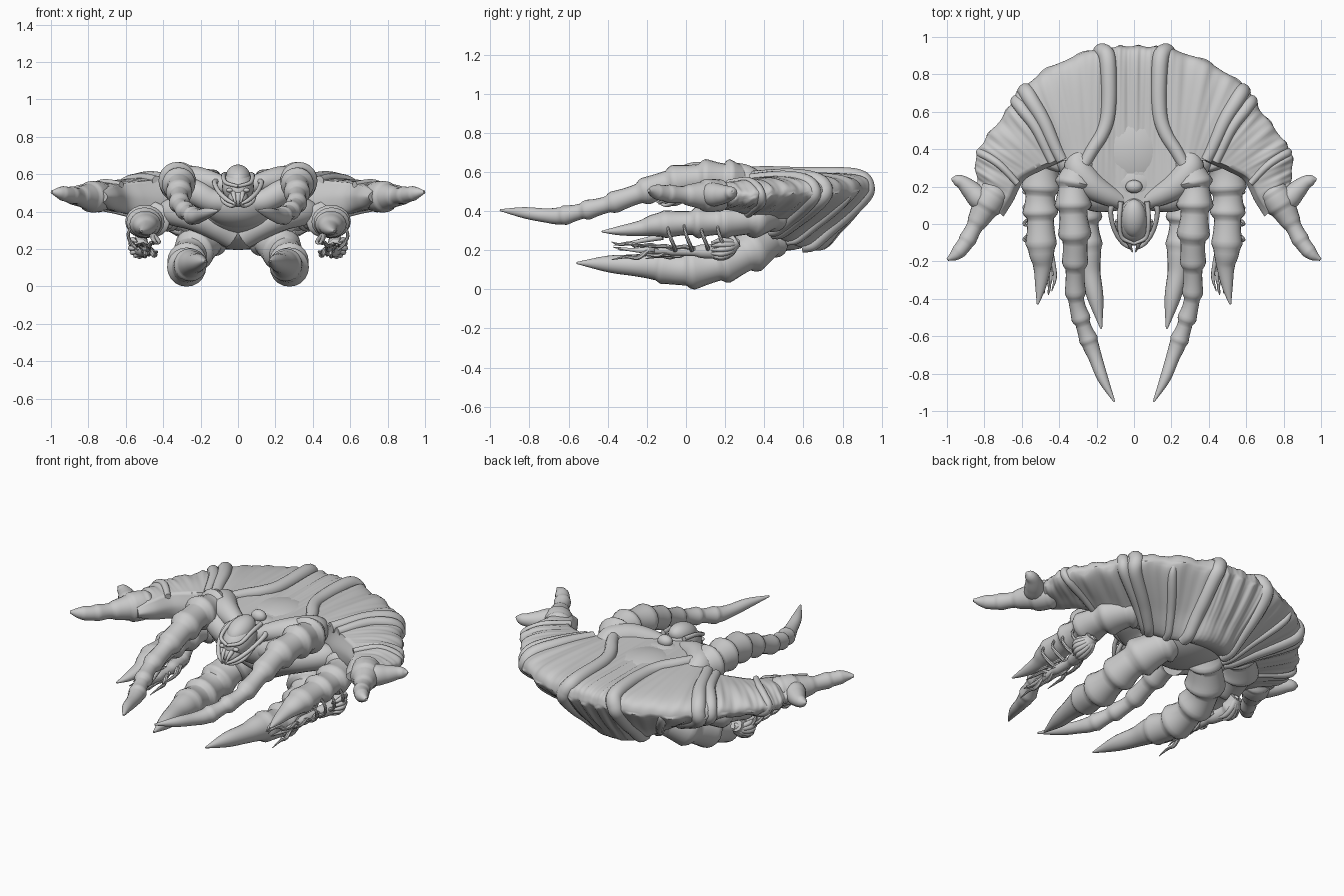
import bpy, bmesh, math, random
from mathutils import Vector as V

random.seed(4)


def spline(pts, v):
    """Catmull-Rom through vectors of any size; v runs 0..len-1"""
    n = len(pts) - 1
    i = max(0, min(int(v), n - 1))
    f = v - i
    p1, p2 = pts[i], pts[i + 1]
    p0 = pts[i - 1] if i > 0 else p1 * 2 - p2
    p3 = pts[i + 2] if i + 2 <= n else p2 * 2 - p1
    return 0.5 * (p1 * 2 + (p2 - p0) * f + (p0 * 2 - p1 * 5 + p2 * 4 - p3) * f * f
                  + (p1 * 3 - p0 - p2 * 3 + p3) * f ** 3)


def loft(name, rings, angle=50):
    """Skin closed rings and cap both ends"""
    bm = bmesh.new()
    rows = [[bm.verts.new(p) for p in r] for r in rings]
    n = len(rows[0])
    for a, b in zip(rows, rows[1:]):
        for j in range(n):
            bm.faces.new((a[j], a[(j + 1) % n], b[(j + 1) % n], b[j]))
    bm.faces.new(rows[0])
    bm.faces.new(rows[-1])
    bmesh.ops.recalc_face_normals(bm, faces=bm.faces)
    me = bpy.data.meshes.new(name)
    bm.to_mesh(me)
    bm.free()
    ob = bpy.data.objects.new(name, me)
    bpy.context.collection.objects.link(ob)
    bpy.context.view_layer.objects.active = ob
    bpy.ops.object.select_all(action='DESELECT')
    ob.select_set(True)
    bpy.ops.object.shade_smooth_by_angle(angle=math.radians(angle))
    return ob


def limb(name, keys, cuff=0.0, plain=1, sides=20, steps=9, ref=V((0, 0, 1)), flat=1.0):
    """Tapered tube through (x, y, z, radius); cuff flares each segment's far end"""
    keys = [V(k) for k in keys]
    n = len(keys) - 1
    rings = []
    for k in range(n * steps + 1):
        v = k / steps
        p = spline(keys, v)
        t = (spline(keys, min(v + .05, n)) - spline(keys, max(v - .05, 0))).to_3d().normalized()
        s = t.cross(ref).normalized()
        up = s.cross(t)
        f = v % 1
        r = max(p[3], .002)
        if cuff and v < n - plain:
            bulge = (f / .75) ** 2 if f < .75 else 1 - ((f - .75) / .25) ** 2
            r *= 1 + cuff * (bulge - .45)
        rings.append([p.to_3d() + r * (s * math.cos(a) + up * math.sin(a) * flat)
                      for a in (2 * math.pi * j / sides for j in range(sides))])
    return loft(name, rings)


def both(name, keys, **kw):
    for tag, s in (("left", -1), ("right", 1)):
        limb(f"{name}_{tag}", [(k[0] * s, *k[1:]) for k in keys], **kw)


def ball(name, c, r, rx=0):
    bpy.ops.mesh.primitive_uv_sphere_add(segments=32, ring_count=18, location=c, rotation=(rx, 0, 0))
    o = bpy.context.object
    o.name = name
    o.scale = r
    bpy.ops.object.shade_smooth()
    return o


# Mantle: fan-shaped shell; each station = rim, upper inner edge, lower inner edge
half = [((0, .95, .525), (0, .12, .58), (0, .66, .2)),
        ((.11, .945, .525), (.1, .13, .58), (.08, .65, .2)),
        ((.2, .935, .525), (.2, .26, .6), (.15, .6, .21)),
        ((.42, .85, .52), (.3, .33, .6), (.21, .52, .24)),
        ((.6, .72, .515), (.38, .34, .585), (.28, .45, .28)),
        ((.68, .6, .51), (.45, .33, .57), (.37, .38, .33)),
        ((.79, .46, .5), (.54, .29, .56), (.51, .31, .375)),
        ((.845, .36, .49), (.62, .24, .55), (.61, .25, .4)),
        ((.84, .24, .485), (.67, .14, .535), (.67, .14, .42)),
        ((.82, .15, .485), (.72, .06, .51), (.72, .06, .45))]
mir = lambda st: [(-p[0], p[1], p[2]) for p in st]
stations = [mir(st) for st in half[:0:-1]] + half
flat9 = [V([c for p in st for c in p]) for st in stations]
Z = V((0, 0, 1))


def shell(u, t):
    """Point on the mantle; u -9..9 along the rim, t 0..6 over and under, 6..8 closes inside"""
    q = spline(flat9, u + 9)
    R, T, B = V(q[0:3]), V(q[3:6]), V(q[6:9])
    d = V((T.x - R.x, T.y - R.y, 0)).normalized()
    k = 1 - .45 * min(1, abs(u) / 9)
    pts = [T, T.lerp(R, .5) + Z * .035, R + d * .075 * k + Z * .06 * k, R,
           R + d * .03 - Z * .075 * k, R.lerp(B, .62) - d * .03 * k - Z * .02, B,
           (T + B) / 2 + d * .03, T]
    return spline(pts, t)


def wrinkled(u, t):
    p = shell(u, t)
    w = max(0, math.sin(math.pi * t / 6)) if t < 6 else 0
    p.z += w * (.005 * math.sin(u * 9 + t * .8) + .003 * math.sin(u * 21 - t))
    p *= 1 + w * (.012 if t > 3.4 else .004) * math.sin(u * 7.3)
    return p


NU, NT = 240, 52
loft("mantle_shell", [[wrinkled(-9 + 18 * i / NU, 7.85 * j / NT) for j in range(NT + 1)]
                      for i in range(NU + 1)], 70)

# Mantle ribs over the top, round the rim and under: positions at inner edge, mid, shoulder, rim, base
core = V((0, .4, .45))
for s in (-1, 1):
    for n, (us, r) in enumerate([((2.75, 1.5, 1.45, 1.8, 1.9, 2, 2), .046), ((4.3, 4, 4, 4, 4, 4, 4), .044),
                                 ((5, 4.5, 4.5, 4.5, 4.4, 4.3, 4.2), .036), ((7.3, 6.9, 6.8, 6.8, 6.6, 6.4, 6.2), .024),
                                 ((3, 3, 3, 3, 3, 3, 3), .03)]):
        keys = []
        for k in range(19):
            t = k / 3
            if n == 4 and t < 3:
                continue
            p = shell(s * spline([V((u, 0)) for u in us], t)[0], t)
            p = core + (p - core) * (1 - .9 * r)
            thick = min(1, (t - 2.9) * .8) if n == 4 else 1
            keys.append((*p, r * thick * (.7 + .3 * math.sin(math.pi * t / 6))))
        side = shell(s * us[3] + .2, 3) - shell(s * us[3] - .2, 3)
        limb(f"mantle_rib_{n}_{'right' if s > 0 else 'left'}", keys, ref=side.normalized(),
             steps=4, sides=14)

# Wing tips: hooked claw and backward spur
both("wing_claw", [(.7, .24, .48, .03), (.75, .16, .48, .085), (.8, .08, .48, .074), (.85, -.01, .483, .047),
                   (.9, -.1, .49, .044), (.95, -.16, .5, .033), (.997, -.19, .505, .008)], cuff=.1)
both("wing_spur", [(.76, .08, .485, .03), (.82, .13, .485, .06), (.87, .18, .485, .052),
                   (.915, .22, .49, .038), (.95, .235, .495, .028), (.975, .24, .5, .006)])

# Torso
ball("torso", (0, .4, .43), (.27, .3, .17))
ball("belly", (0, .47, .31), (.2, .24, .115))
ball("chest", (0, .22, .45), (.2, .16, .14))
ball("neck_knob", (0, .2, .6), (.045, .035, .035))
both("shoulder_ridge", [(.04, .11, .53, .04), (.15, .16, .56, .06), (.24, .22, .57, .075),
                        (.3, .31, .56, .075), (.27, .42, .54, .03)])
both("collar_fold", [(.05, .14, .45, .06), (.14, .13, .46, .065), (.22, .14, .5, .07), (.3, .2, .53, .08)])
both("chest_fold", [(.03, .3, .27, .07), (.13, .27, .33, .075), (.24, .27, .38, .08), (.36, .34, .4, .07),
                    (.4, .4, .4, .03)])

# Head with crown plate, face and mandible struts
ball("head", (0, .02, .535), (.085, .125, .085), .35)
ball("crown_plate", (0, .03, .585), (.066, .105, .062), .3)
ball("jaw", (0, -.05, .48), (.055, .07, .05), .5)
both("cheek_strut", [(.1, .13, .56, .02), (.125, .07, .555, .014), (.105, -.03, .51, .012),
                     (.06, -.1, .465, .012), (.012, -.135, .44, .006)], sides=10)
both("brow_strut", [(.07, .12, .6, .014), (.078, .02, .59, .012), (.065, -.07, .555, .011),
                    (.0, -.105, .535, .009)], sides=10)
both("jaw_strut", [(.09, .02, .5, .012), (.075, -.05, .455, .013), (.03, -.1, .43, .01),
                   (.008, -.15, .45, .004)], sides=10)
both("fang", [(.025, -.09, .5, .014), (.02, -.12, .475, .01), (.01, -.14, .435, .003)], sides=8)
for s in (-1, 1):
    ball("eye", (s * .045, -.085, .515), (.018, .014, .012))

# Upper arms: long segmented fingers ending in a claw
both("upper_arm", [(.24, .4, .5, .03), (.29, .3, .545, .085), (.32, .19, .56, .095), (.325, .07, .565, .085),
                   (.315, -.09, .54, .076), (.315, -.24, .49, .058),
                   (.31, -.4, .435, .048), (.275, -.53, .4, .045), (.235, -.64, .376, .044),
                   (.205, -.72, .378, .036), (.165, -.83, .392, .028), (.105, -.95, .405, .005)],
     cuff=.26, plain=3)

# Middle arms
both("middle_arm", [(.3, .5, .4, .04), (.4, .42, .375, .1), (.48, .31, .355, .1), (.5, .16, .345, .09),
                    (.5, .03, .34, .082), (.495, -.14, .33, .07),
                    (.49, -.23, .312, .048), (.5, -.34, .3, .028), (.515, -.43, .295, .005)],
     cuff=.26, plain=3, flat=.85)

# Lower legs with large pointed feet
both("lower_leg", [(.06, .52, .3, .04), (.16, .42, .25, .1), (.25, .3, .18, .1),
                   (.275, .16, .125, .092), (.272, .0, .102, .092), (.25, -.15, .12, .074),
                   (.235, -.26, .123, .056), (.205, -.4, .13, .042), (.175, -.56, .135, .005)],
     cuff=.24, plain=3)

# Feelers hanging below the middle arms
both("feeler_stem", [(.52, .26, .25, .04), (.52, .18, .2, .045), (.495, .05, .195, .03),
                     (.49, -.1, .2, .024), (.485, -.25, .2, .012), (.48, -.37, .215, .003)], cuff=.2, sides=10)
for n in range(11):
    y, x = .12 - .035 * n, .48 + random.uniform(-.02, .03)
    dx, dz = random.uniform(-.04, .05), random.uniform(-.07, .05)
    both(f"feeler_{n}", [(x, y, .2, .013), (x + dx * .6, y - .05, .2 + dz * .8, .011),
                         (x + dx, y - .11, .2 + dz * .7, .008),
                         (x + dx * .8, max(y - .19, -.38), .2 + dz, .002)], sides=7, steps=4)

# Gill fingers wrapped round the arm root
for n in range(7):
    a = -2.0 + n * .45
    c, s = math.cos(a), math.sin(a)
    both(f"gill_{n}", [(.51, .26, .24, .02), (.52 + .035 * c, .23, .22 + .035 * s, .017),
                       (.525 + .05 * c, .18, .215 + .055 * s, .014),
                       (.51 + .04 * c, .13, .21 + .045 * s, .006)], sides=8, steps=5)
for n in range(4):
    y = .2 - n * .085
    both(f"arm_hook_{n}", [(.53, y, .2, .012), (.57, y - .01, .23, .01), (.587, y - .03, .28, .009),
                           (.565, y - .04, .33, .006)], sides=7, steps=5)

# Thin prongs beside the middle claws
for n, (x, y) in enumerate([(.44, -.36), (.462, -.37)]):
    both(f"prong_{n}", [(.455, -.12, .27, .018), (x - .01, -.22, .25, .012),
                        (x - .018, -.29, .235, .009), (x, y, .225, .002)], sides=8, steps=5)
